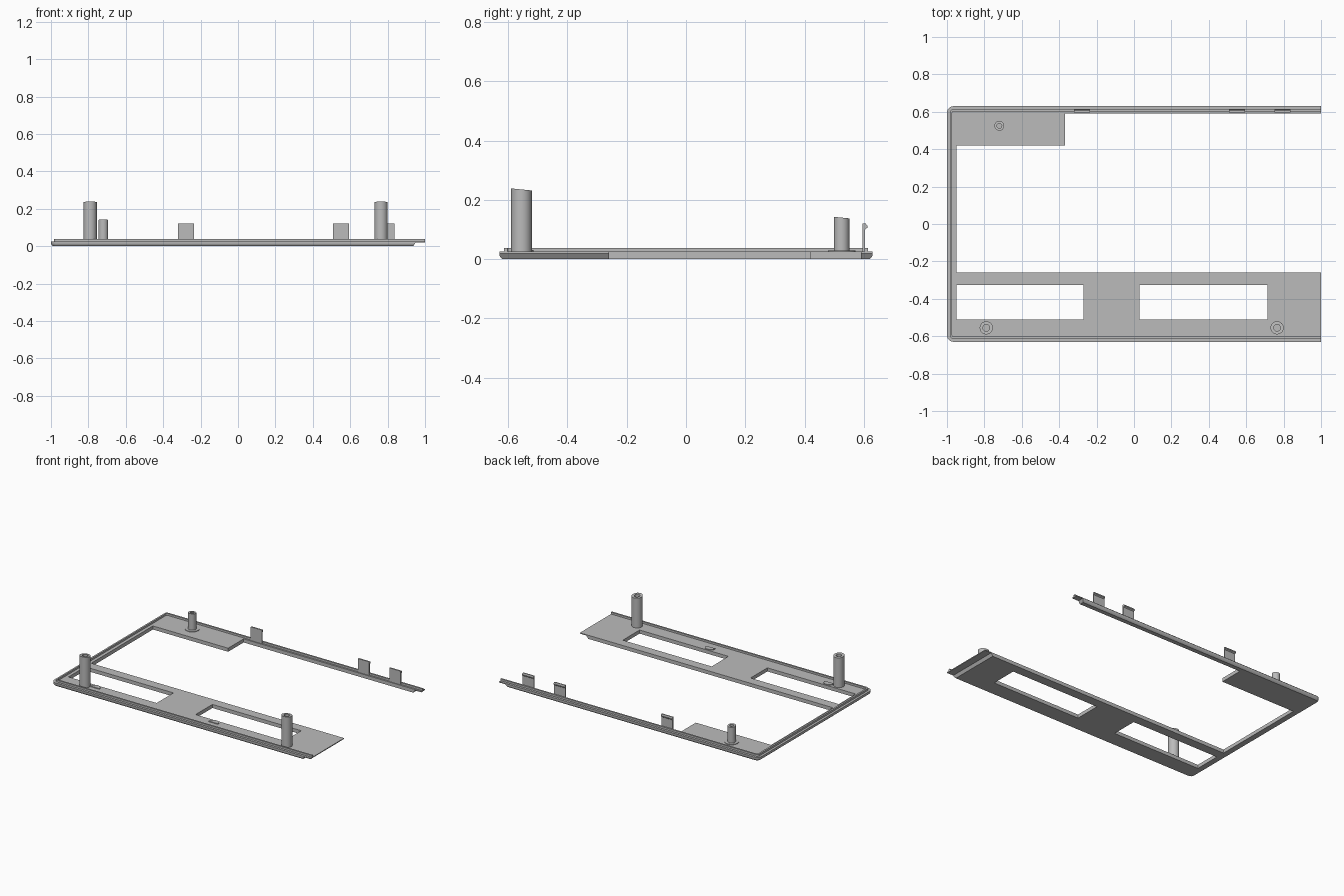
import bpy, bmesh, math

if "Cube" in bpy.data.objects:
    bpy.data.objects.remove(bpy.data.objects["Cube"], do_unlink=True)

grey = bpy.data.materials.new("plain_grey")
grey.use_nodes = True
colour = (0.5, 0.5, 0.5, 1)
grey.diffuse_color = colour
grey.node_tree.nodes["Principled BSDF"].inputs["Base Color"].default_value = colour

HALF_Y = 0.63
PLATE_TOP = 0.025


def loft(name, rings):
    """Join closed rings of points and cap both ends."""
    bm = bmesh.new()
    loops = [[bm.verts.new(p) for p in ring] for ring in rings]
    for a, b in zip(loops, loops[1:]):
        for i in range(len(a)):
            j = (i + 1) % len(a)
            bm.faces.new((a[i], a[j], b[j], b[i]))
    bm.faces.new(list(reversed(loops[0])))
    bm.faces.new(loops[-1])
    bmesh.ops.recalc_face_normals(bm, faces=bm.faces)
    mesh = bpy.data.meshes.new(name)
    bm.to_mesh(mesh)
    bm.free()
    obj = bpy.data.objects.new(name, mesh)
    bpy.context.collection.objects.link(obj)
    mesh.materials.append(grey)
    return obj


def at_z(points, z):
    return [(x, y, z) for x, y in points]


def prism_x(name, profile, x0, x1):
    return loft(name, [[(x, y, z) for y, z in profile] for x in (x0, x1)])


def box(name, x0, x1, y0, y1, z0, z1):
    return loft(name, [at_z([(x0, y0), (x1, y0), (x1, y1), (x0, y1)], z) for z in (z0, z1)])


def activate(obj):
    bpy.ops.object.select_all(action="DESELECT")
    obj.select_set(True)
    bpy.context.view_layer.objects.active = obj


def smooth(obj):
    activate(obj)
    bpy.ops.object.shade_smooth_by_angle(angle=math.radians(35))


def cut(obj, cutter):
    activate(obj)
    mod = obj.modifiers.new("cut", "BOOLEAN")
    mod.operation, mod.solver, mod.object = "DIFFERENCE", "EXACT", cutter
    bpy.ops.object.modifier_apply(modifier=mod.name)
    bpy.data.objects.remove(cutter, do_unlink=True)


def outer_path(inset, radius=0.035):
    """Open C from the back right end round to the front right end."""
    r = max(radius - inset, 0.006)
    x, y = -1 + inset + r, HALF_Y - inset - r
    pts = [(1, HALF_Y - inset)]
    for sign, start in ((1, 90), (-1, 180)):
        for k in range(7):
            a = math.radians(start + 15 * k)
            pts.append((x + r * math.cos(a), sign * y + r * math.sin(a)))
    return pts + [(1, -HALF_Y + inset)]


# Flat C-shaped frame with a chamfered lower rim
INNER = [(1, -0.26), (-0.95, -0.26), (-0.95, 0.42), (-0.37, 0.42), (-0.37, 0.59), (1, 0.59)]
frame = loft("frame_plate", [at_z(outer_path(i) + INNER, z)
                             for i, z in ((0.01, 0), (0.003, 0.007), (0, 0.014), (0, PLATE_TOP))])

# Two openings in the front panel
for x0, x1 in ((-0.95, -0.27), (0.03, 0.715)):
    cut(frame, box("opening_cutter", x0, x1, -0.51, -0.325, -0.1, 0.1))

# Thin overlapping tongue on the open right ends
ramp = [(0.93, -0.01), (0.95, 0.019), (1.1, 0.019), (1.1, -0.01)]
cut(frame, loft("tongue_cutter", [[(x, y, z) for x, z in ramp] for y in (-0.8, 0.8)]))
smooth(frame)

# Raised locating ridge just inside the rim
ridge = outer_path(0.016) + outer_path(0.028)[::-1]
smooth(loft("locating_ridge", [at_z(ridge, z) for z in (0.02, 0.038)]))


def circle(cx, cy, r, z, slope=0.0, n=32):
    pts = []
    for k in range(n):
        a = math.tau * k / n
        dy = r * math.sin(a)
        pts.append((cx + r * math.cos(a), cy + dy, z - slope * dy))
    return pts


def post(name, cx, cy, r, hole, height):
    """Hollow screw post with a slightly slanted top."""
    smooth(loft(name, [circle(cx, cy, r, 0.02), circle(cx, cy, r, height, 0.1),
                       circle(cx, cy, hole, height, 0.1), circle(cx, cy, hole, 0.03)]))


# Screw posts
post("front_right_post", -0.79, -0.555, 0.035, 0.018, 0.235)
post("front_left_post", 0.765, -0.555, 0.035, 0.018, 0.235)
post("back_post", -0.72, 0.525, 0.026, 0.013, 0.14)

# Thin round pad under the back post
smooth(loft("back_post_pad", [circle(-0.72, 0.525, 0.046, z) for z in (0.02, 0.029)]))

# Low half-round pads beside the front openings
for side, cx in (("right", -0.72), ("left", 0.195)):
    arc = [(cx + 0.036 * math.cos(math.pi * k / 12), -0.55 + 0.036 * math.sin(math.pi * k / 12))
           for k in range(13)]
    smooth(loft("half_round_pad_" + side, [at_z(arc, z) for z in (0.02, 0.03)]))

# Snap clips on the back rail, each with a small outward catch
clip = [(0.596, 0.02), (0.604, 0.02), (0.604, 0.1), (0.612, 0.106), (0.612, 0.113),
        (0.606, 0.12), (0.596, 0.12)]
for place, cx in (("right", -0.277), ("middle", 0.55), ("left", 0.793)):
    prism_x("snap_clip_" + place, clip, cx - 0.043, cx + 0.043)
